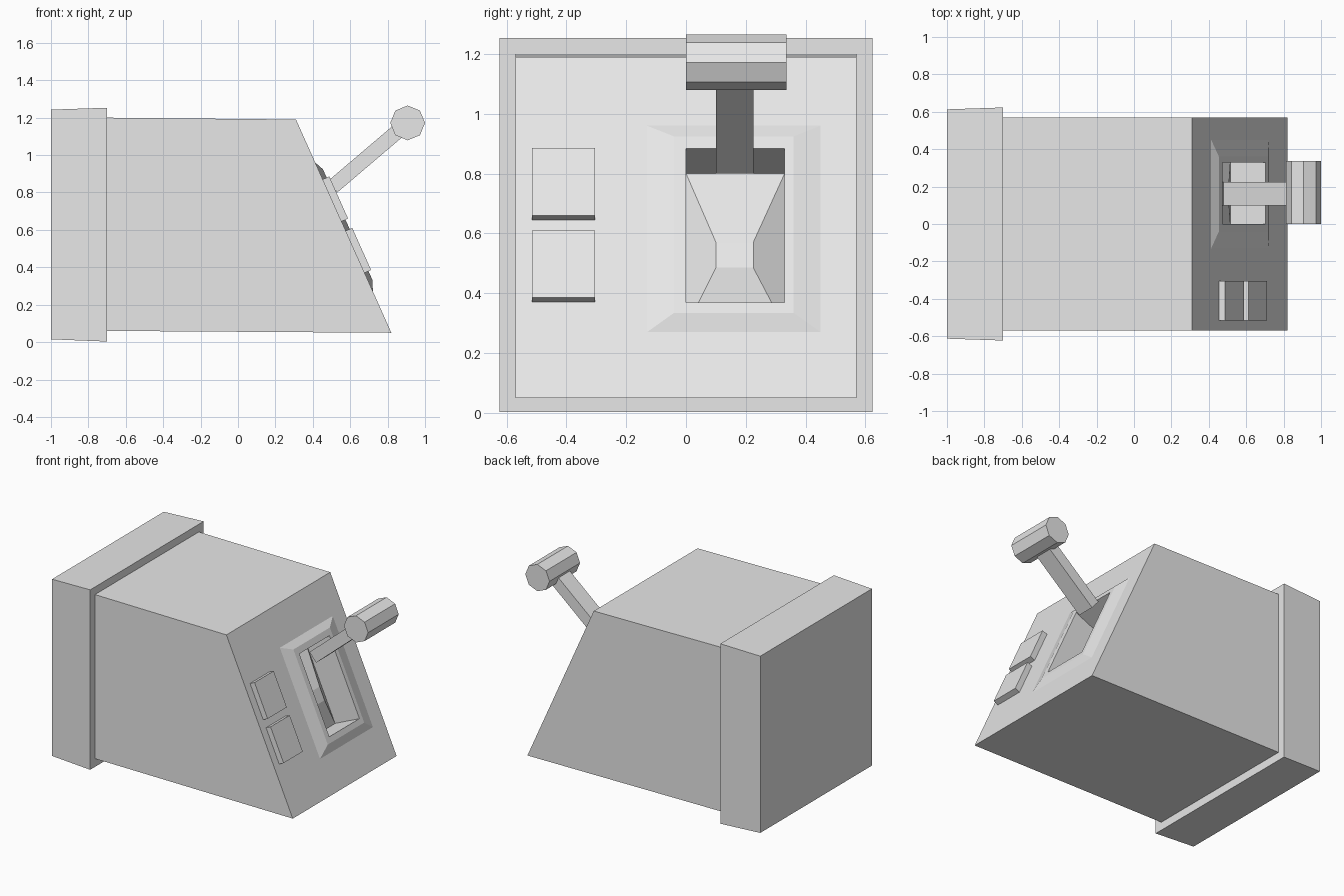
import bpy, bmesh, math
from mathutils import Vector, Matrix

cube = bpy.data.objects.get("Cube")
if cube:
    bpy.data.objects.remove(cube, do_unlink=True)

grey = bpy.data.materials.new("plain_grey")
grey.use_nodes = True
grey.diffuse_color = (0.8, 0.8, 0.8, 1)
grey.node_tree.nodes["Principled BSDF"].inputs["Base Color"].default_value = (0.8, 0.8, 0.8, 1)

# Sloped control panel, running from its top edge to its bottom edge (x, z)
TOP, BOTTOM = Vector((0.31, 1.19)), Vector((0.82, 0.05))
RUN = (BOTTOM.x - TOP.x) / (TOP.y - BOTTOM.y)
NORMAL = Vector((1, 0, RUN)).normalized()


def finish(name, bm):
    mesh = bpy.data.meshes.new(name)
    bm.to_mesh(mesh)
    bm.free()
    mesh.materials.append(grey)
    obj = bpy.data.objects.new(name, mesh)
    bpy.context.collection.objects.link(obj)
    return obj


def upright(x, y0, y1, z0, z1):
    """Rectangle in a plane of constant x."""
    return [Vector((x, y, z)) for y, z in ((y0, z0), (y1, z0), (y1, z1), (y0, z1))]


def panel(y0, y1, z0, z1, height=0.0):
    """Rectangle on the sloped panel, lifted along the panel normal."""
    return [Vector((TOP.x + (TOP.y - z) * RUN, y, z)) + NORMAL * height
            for y, z in ((y0, z0), (y1, z0), (y1, z1), (y0, z1))]


def loft(name, rings, cap_start=False, cap_end=False):
    """Skin a row of rectangles, optionally closing the ends."""
    bm = bmesh.new()
    rows = [[bm.verts.new(p) for p in ring] for ring in rings]
    for a, b in zip(rows, rows[1:]):
        for i in range(4):
            j = (i + 1) % 4
            bm.faces.new((a[i], a[j], b[j], b[i]))
    if cap_start:
        bm.faces.new(rows[0][::-1])
    if cap_end:
        bm.faces.new(rows[-1])
    return finish(name, bm)


# Housing, left open where the slot frame sits
frame_outer = panel(-0.13, 0.45, 0.27, 0.96)
loft("housing", [upright(-0.71, -0.57, 0.57, 0.06, 1.2),
                 panel(-0.57, 0.57, BOTTOM.y, TOP.y), frame_outer], cap_start=True)

# Slightly flared back plate
loft("back_plate", [upright(-1.0, -0.613, 0.613, 0.015, 1.243),
                    upright(-0.7, -0.623, 0.623, 0.003, 1.253)], True, True)

# Raised frame round the lever slot
slot = (0.0, 0.33, 0.36, 0.875)
slot_edge = panel(*slot, 0.023)
loft("slot_frame", [frame_outer, panel(-0.04, 0.36, 0.325, 0.915, 0.023), slot_edge])

# Deep slot with a tapered block on its floor
loft("slot_pocket", [slot_edge, panel(*slot, -0.182),
                     panel(0.1, 0.225, 0.529, 0.614, -0.107)], cap_end=True)

# Two push buttons
for name, z in (("upper_button", 0.645), ("lower_button", 0.37)):
    loft(name, [panel(-0.515, -0.305, z, z + 0.225),
                panel(-0.515, -0.305, z, z + 0.225, 0.038)], cap_end=True)

# Lever arm
knob = Vector((0.907, 0.168, 1.172))
foot = Vector((0.505, 0.1625, 0.83))
along = Vector((knob.x - foot.x, 0, knob.z - foot.z)).normalized()
side, across = Vector((0, 0.0625, 0)), Vector((-along.z, 0, along.x)) * 0.0395
loft("lever_arm", [[c - side - across, c + side - across, c + side + across, c - side + across]
                   for c in (foot, foot + along * 0.49)], True, True)

# Eight-sided lever grip
bm = bmesh.new()
bmesh.ops.create_cone(bm, cap_ends=True, segments=8, radius1=0.093, radius2=0.093, depth=0.336,
                      matrix=Matrix.Translation(knob) @ Matrix.Rotation(math.pi / 2, 4, 'X'))
finish("lever_grip", bm)
